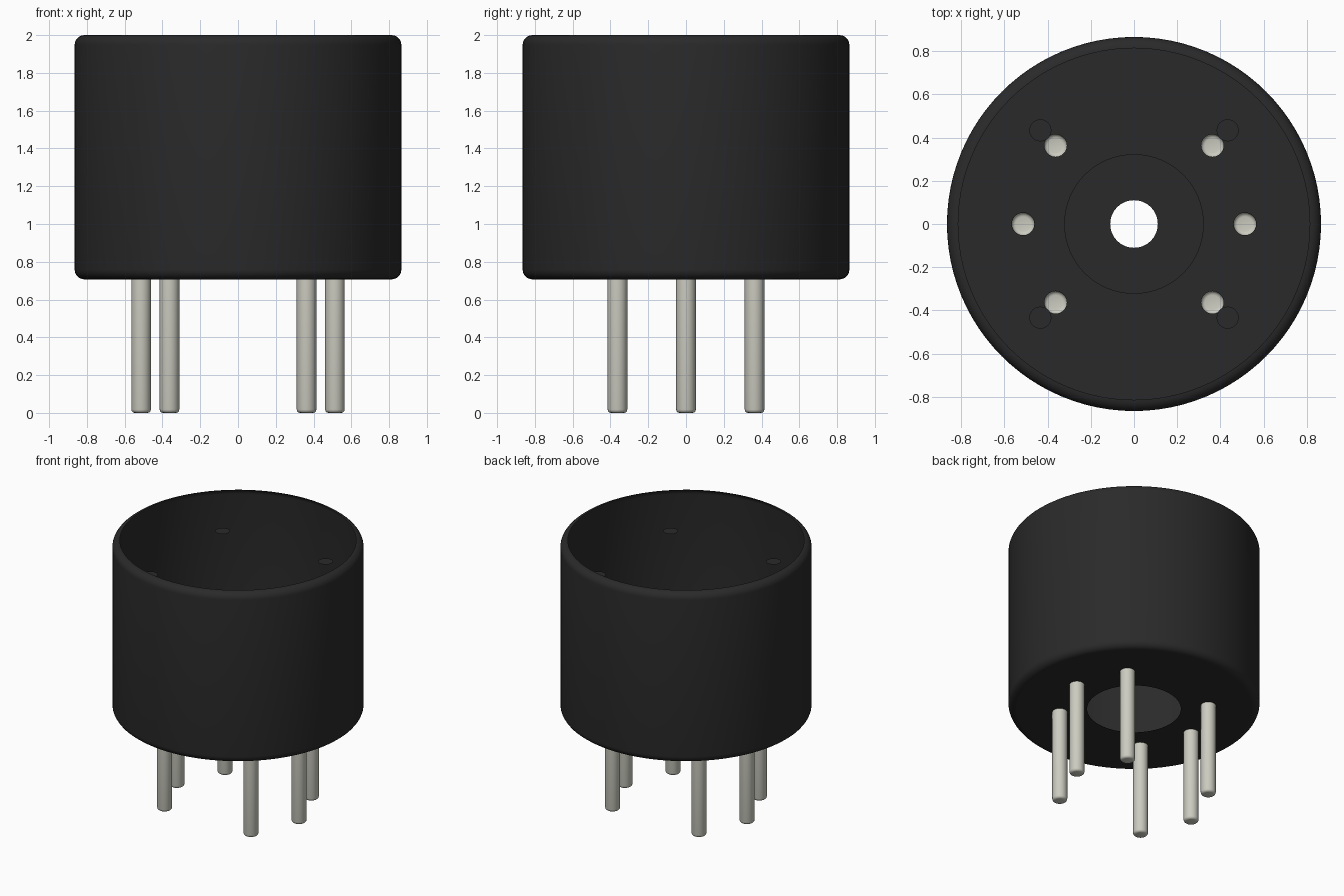
import bpy, bmesh, math

if "Cube" in bpy.data.objects:
    bpy.data.objects.remove(bpy.data.objects["Cube"], do_unlink=True)


def material(name, rgb):
    m = bpy.data.materials.new(name)
    m.use_nodes = True
    m.diffuse_color = (*rgb, 1)
    bsdf = m.node_tree.nodes["Principled BSDF"]
    bsdf.inputs["Base Color"].default_value = (*rgb, 1)
    bsdf.inputs["Roughness"].default_value = 0.6
    return m


black = material("black plastic", (0.0227, 0.0227, 0.0227))
metal = material("pale metal", (0.6, 0.6, 0.53))


def arc(cr, cz, rad, start, end, steps=6):
    """Points of a rounded corner in the r-z plane."""
    angles = [math.radians(start + (end - start) * i / steps) for i in range(steps + 1)]
    return [(cr + rad * math.cos(a), cz + rad * math.sin(a)) for a in angles]


def finish(name, bm, mat, loc=(0, 0, 0)):
    """Turn a bmesh into a smooth-shaded object that keeps its sharp edges."""
    mesh = bpy.data.meshes.new(name)
    bm.to_mesh(mesh)
    bm.free()
    mesh.materials.append(mat)
    ob = bpy.data.objects.new(name, mesh)
    ob.location = loc
    bpy.context.collection.objects.link(ob)
    bpy.ops.object.select_all(action='DESELECT')
    ob.select_set(True)
    bpy.context.view_layer.objects.active = ob
    bpy.ops.object.shade_smooth_by_angle(angle=math.radians(35))


def lathe(name, profile, mat, segments, loc=(0, 0, 0)):
    """Revolve an open r-z profile around the vertical axis into a thin sheet."""
    bm = bmesh.new()
    verts = [bm.verts.new((r, 0, z)) for r, z in profile]
    edges = [bm.edges.new(pair) for pair in zip(verts, verts[1:])]
    bmesh.ops.spin(bm, geom=verts + edges, cent=(0, 0, 0), axis=(0, 0, 1),
                   angle=math.tau, steps=segments, use_duplicate=False)
    bmesh.ops.remove_doubles(bm, verts=bm.verts, dist=1e-5)
    bmesh.ops.dissolve_degenerate(bm, edges=bm.edges, dist=1e-6)
    bmesh.ops.recalc_face_normals(bm, faces=bm.faces)
    finish(name, bm, mat, loc)


def ring(bm, x, y, z, r, segments):
    """Add a closed loop of edges."""
    vs = [bm.verts.new((x + r * math.cos(math.tau * i / segments),
                        y + r * math.sin(math.tau * i / segments), z)) for i in range(segments)]
    return [bm.edges.new((vs[i], vs[(i + 1) % segments])) for i in range(segments)]


R, BEVEL, BASE, TOP = 0.865, 0.052, 0.707, 2.0
BORE, PIN_R, END = 0.323, 0.052, 0.018
pins = [(0.513 * math.cos(math.radians(d)), 0.513 * math.sin(math.radians(d)))
        for d in (0, 45, 135, 180, 225, 315)]

# Thin outer shell with rounded corners, open at the top
shell = arc(R - BEVEL, BASE + BEVEL, BEVEL, -90, 0) + arc(R - BEVEL, TOP - BEVEL, BEVEL, 0, 90)
lathe("outer_shell", shell, black, 96)

# Flat bottom sheet with a wide centre hole and six pin holes
bm = bmesh.new()
loops = ring(bm, 0, 0, BASE, R - BEVEL, 96) + ring(bm, 0, 0, BASE, BORE, 64)
for x, y in pins:
    loops += ring(bm, x, y, BASE, PIN_R, 24)
bmesh.ops.triangle_fill(bm, edges=loops, use_beauty=True, normal=(0, 0, -1))
finish("bottom_plate", bm, black)

# Inner washer above the centre hole
lathe("centre_washer", [(0.11, 1.28), (BORE, 1.28)], black, 64)

# Hollow contact pins with rounded lower ends, open at the bottom plate
pin = [(0, 0)] + arc(PIN_R - END, END, END, -90, 0, 3) + [(PIN_R, BASE)]
for i, (x, y) in enumerate(pins):
    lathe(f"pin_{i + 1}", pin, metal, 24, (x, y, 0))

# Four small discs just below the rim
for i, (sx, sy) in enumerate(((1, 1), (-1, 1), (-1, -1), (1, -1))):
    lathe(f"small_disc_{i + 1}", [(0, 0), (0.051, 0)], black, 24, (0.433 * sx, 0.433 * sy, 1.79))
